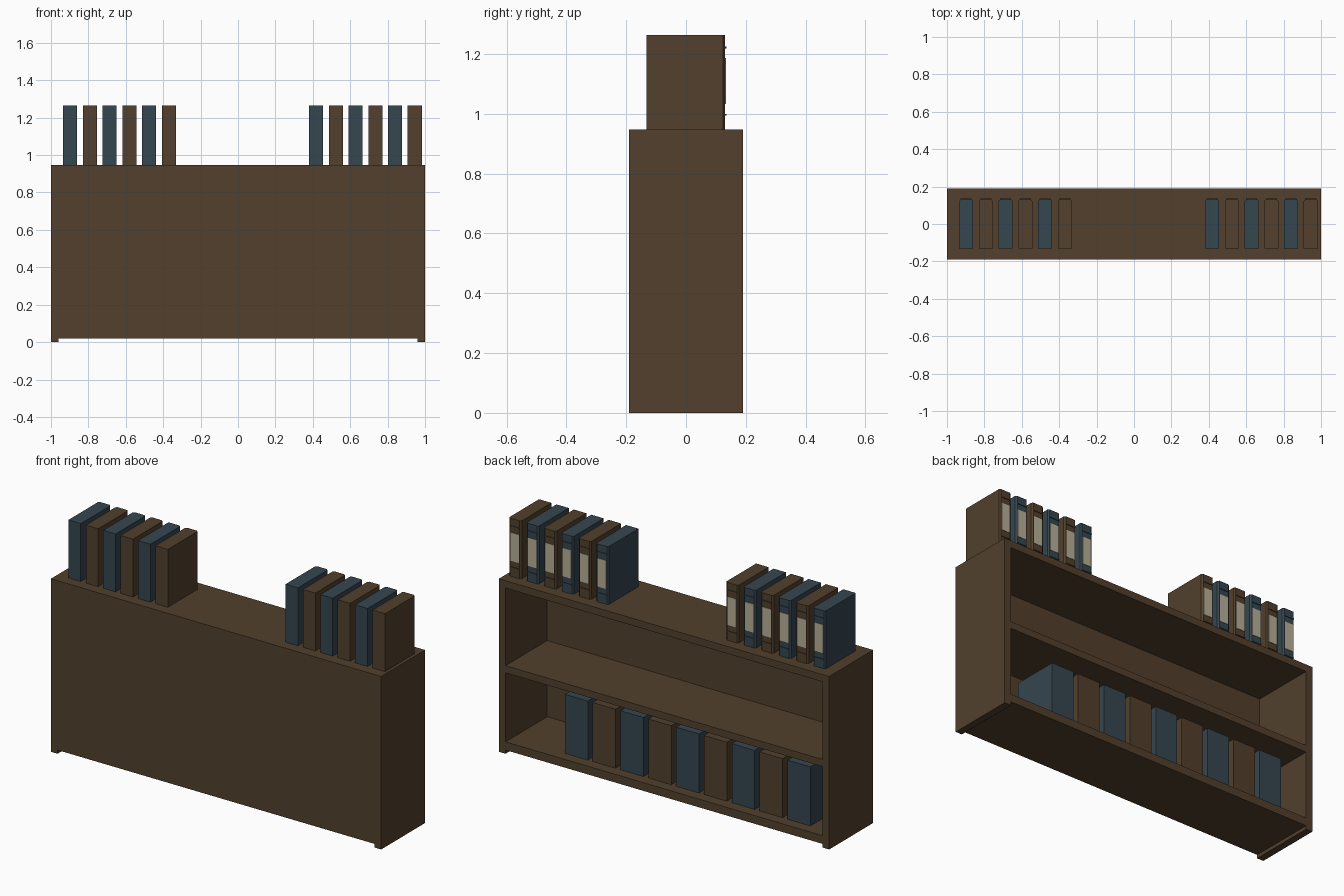
import bpy, bmesh

if "Cube" in bpy.data.objects:
    bpy.data.objects.remove(bpy.data.objects["Cube"])


def material(name, rgb):
    m = bpy.data.materials.new(name)
    m.diffuse_color = (*rgb, 1)
    m.use_nodes = True
    m.node_tree.nodes["Principled BSDF"].inputs["Base Color"].default_value = m.diffuse_color
    return m


BROWN = material("dark_wood_brown", (0.084, 0.051, 0.026))
BLUE = material("slate_blue", (0.036, 0.061, 0.080))
CREAM = material("label_cream", (0.48, 0.43, 0.31))


def prism(name, outline, z0, z1, mat):
    """Extrude an xy outline (counter-clockwise) from z0 to z1."""
    bm = bmesh.new()
    face = bm.faces.new([bm.verts.new((x, y, z0)) for x, y in outline])
    top = bmesh.ops.extrude_face_region(bm, geom=[face])["geom"]
    verts = [g for g in top if isinstance(g, bmesh.types.BMVert)]
    bmesh.ops.translate(bm, verts=verts, vec=(0, 0, z1 - z0))
    bmesh.ops.recalc_face_normals(bm, faces=bm.faces)
    me = bpy.data.meshes.new(name)
    bm.to_mesh(me)
    bm.free()
    me.materials.append(mat)
    ob = bpy.data.objects.new(name, me)
    bpy.context.collection.objects.link(ob)
    return ob


def box(name, x0, x1, y0, y1, z0, z1, mat):
    return prism(name, [(x0, y0), (x1, y0), (x1, y1), (x0, y1)], z0, z1, mat)


# Case: two sides, three boards and a thin closing panel on the front
W, D, H, T = 1.0, 0.19, 0.947, 0.04
box("left_side", -W, -W + T, -D, D, 0, H, BROWN)
box("right_side", W - T, W, -D, D, 0, H, BROWN)
for name, z0, z1 in (("bottom_board", 0.02, 0.065),
                     ("middle_shelf", 0.443, 0.482),
                     ("top_board", H - T, H)):
    box(name, -W + T, W - T, -D, D, z0, z1, BROWN)
box("closing_panel", -W + T, W - T, -D, -D + 0.02, 0.02, H - 0.001, BROWN)


# Upright book with chamfered spine, two raised bands and a label
def top_book(name, x, mat):
    w, y0, y1, c = 0.075, -0.132, 0.131, 0.008
    prism(name, [(x, y0), (x + w, y0), (x + w, y1 - c), (x + w - c, y1),
                 (x + c, y1), (x, y1 - c)], H, H + 0.317, mat)
    for i, z in enumerate((0.05, 0.275)):
        box(f"{name}_band_{i}", x + c, x + w - c, y1 - 0.004, y1 + 0.004,
            H + z - 0.003, H + z + 0.003, mat)
    box(f"{name}_label", x + 0.011, x + w - 0.011, y1 - 0.002, y1 + 0.002,
        H + 0.085, H + 0.24, CREAM)


for side, start in (("left", -0.935), ("right", 0.38)):
    for i in range(6):
        top_book(f"{side}_top_book_{i}", start + i * 0.1055, BROWN if i % 2 else BLUE)

# Wide plain books on the bottom board
for i in range(9):
    x = -0.845 + i * 0.1685
    box(f"lower_book_{i}", x, x + 0.139, -0.132, 0.131, 0.065, 0.388,
        BROWN if i % 2 else BLUE)
